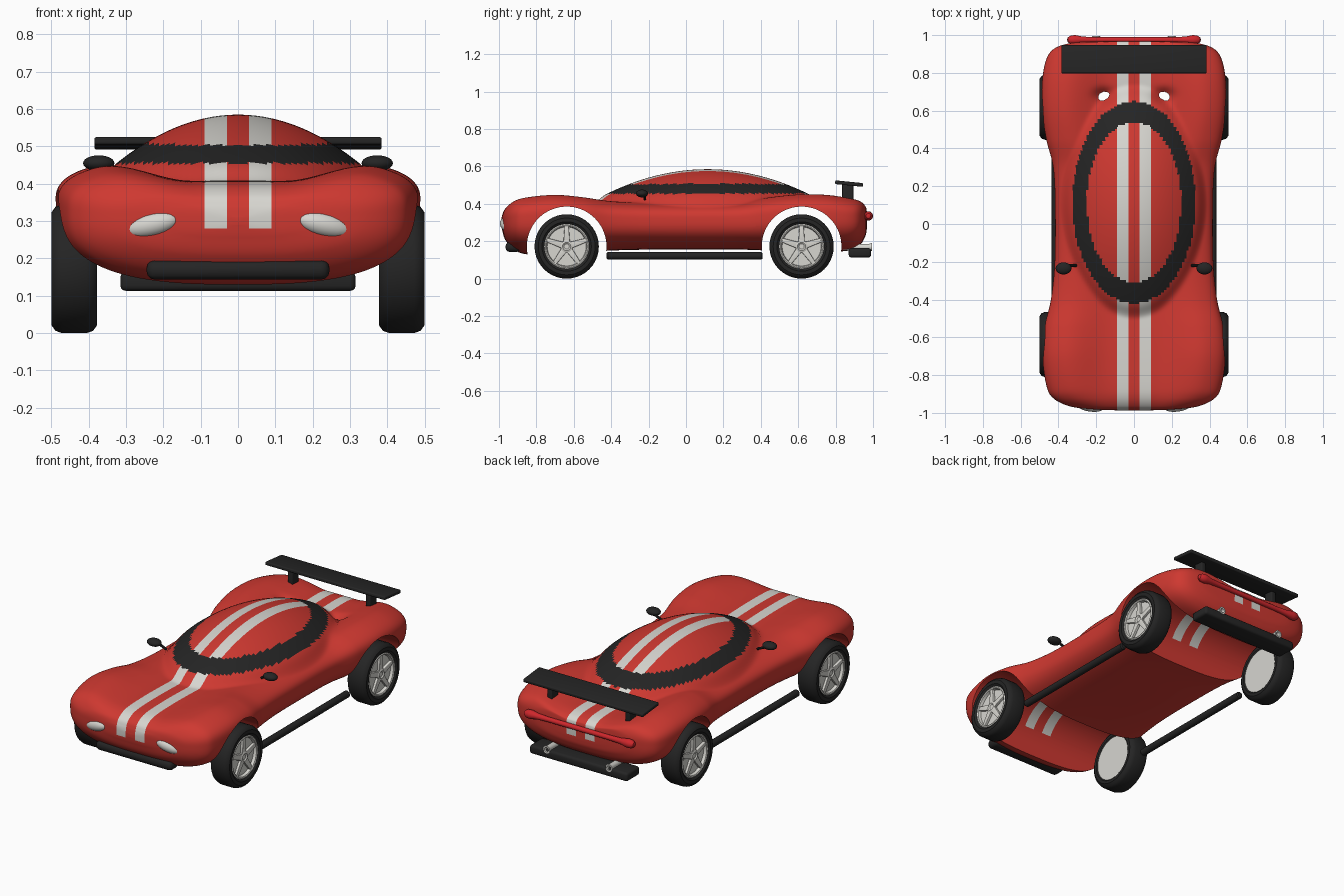
import bpy
import bmesh
from math import sin, cos, pi, exp, radians
from mathutils import Vector, Matrix

if "Cube" in bpy.data.objects:
    bpy.data.objects.remove(bpy.data.objects["Cube"])


def material(name, *rgb):
    m = bpy.data.materials.new(name)
    m.use_nodes = True
    m.diffuse_color = (*rgb, 1)
    m.node_tree.nodes["Principled BSDF"].inputs["Base Color"].default_value = (*rgb, 1)
    return m


red = material("body red", 0.62, 0.04, 0.03)
black = material("trim black", 0.018, 0.018, 0.018)
white = material("stripe white", 0.68, 0.67, 0.63)
lamp_red = material("lamp red", 0.62, 0.02, 0.025)


def activate(ob):
    bpy.ops.object.select_all(action="DESELECT")
    ob.select_set(True)
    bpy.context.view_layer.objects.active = ob


def finish(bm, name, mat, loc=(0, 0, 0), rot=(0, 0, 0), bevel=0):
    bmesh.ops.recalc_face_normals(bm, faces=bm.faces)
    me = bpy.data.meshes.new(name)
    bm.to_mesh(me)
    bm.free()
    me.materials.append(mat)
    ob = bpy.data.objects.new(name, me)
    bpy.context.collection.objects.link(ob)
    ob.location, ob.rotation_euler = loc, rot
    activate(ob)
    if bevel:
        mod = ob.modifiers.new("bevel", "BEVEL")
        mod.width, mod.segments = bevel, 3
        bpy.ops.object.modifier_apply(modifier=mod.name)
    bpy.ops.object.shade_smooth_by_angle(angle=radians(35))
    return ob


def box(name, size, mat, loc, rot=(0, 0, 0), bevel=0.005):
    bm = bmesh.new()
    bmesh.ops.create_cube(bm, size=1, matrix=Matrix.Diagonal((*size, 1)))
    return finish(bm, name, mat, loc, rot, bevel)


def ellipsoid(name, radii, mat, loc, rot=(0, 0, 0)):
    bm = bmesh.new()
    bmesh.ops.create_uvsphere(bm, u_segments=24, v_segments=14, radius=1,
                              matrix=Matrix.Diagonal((*radii, 1)))
    return finish(bm, name, mat, loc, rot)


def lathe(name, profile, mat, loc, rot=(0, 0, 0), sides=40, closed=False):
    """Turn (x, radius) points around the x axis."""
    bm = bmesh.new()
    rings = [[bm.verts.new((x, r * cos(2 * pi * i / sides), r * sin(2 * pi * i / sides)))
              for i in range(sides)] for x, r in profile]
    pairs = list(zip(rings, rings[1:])) + ([(rings[-1], rings[0])] if closed else [])
    for a, b in pairs:
        for i in range(sides):
            j = (i + 1) % sides
            bm.faces.new((a[i], a[j], b[j], b[i]))
    bmesh.ops.remove_doubles(bm, verts=bm.verts, dist=1e-5)
    return finish(bm, name, mat, loc, rot)


# Body stations: y, half width, bottom, shoulder height, centre deck height
stations = [Vector(s) for s in (
    (-.988, .02, .29, .31, .31), (-.982, .2, .255, .345, .34),
    (-.965, .34, .205, .385, .37), (-.92, .43, .155, .43, .395),
    (-.85, .465, .13, .455, .405), (-.7, .485, .13, .47, .408),
    (-.55, .475, .14, .455, .405), (-.4, .44, .15, .43, .4),
    (-.2, .42, .155, .42, .4), (.1, .418, .155, .42, .4),
    (.3, .428, .155, .425, .4), (.45, .465, .15, .455, .395),
    (.6, .487, .15, .472, .39), (.75, .487, .145, .47, .395),
    (.87, .465, .15, .45, .395), (.93, .42, .18, .43, .385),
    (.958, .33, .225, .4, .37), (.966, .2, .26, .37, .355),
    (.968, .02, .31, .325, .325))]
CABIN_Y = 0.115


def ellipse(x, y, a, b):
    return (x / a) ** 2 + ((y - CABIN_Y) / b) ** 2


def smooth_max(a, b, k):
    h = max(k - abs(a - b), 0) / k
    return max(a, b) + h * h * k / 4


def body_point(station, t):
    y, w, low, shoulder, deck = station
    u = abs(sin(t))
    x = w * sin(t)
    mid = low + 0.6 * (shoulder - low)
    if cos(t) <= 0:
        return x, y, mid - (mid - low) * max(0, 1 - u ** 2.7) ** (1 / 2.7)
    s = min(1, max(0, (u - 0.25) / 0.55))
    top = deck + (shoulder - deck) * s * s * (3 - 2 * s)
    z = mid + (top - mid) * max(0, 1 - u ** 3) ** (1 / 3)
    q = ellipse(x, y, 0.325, 0.535)
    dome = 0.455 + 0.13 * (1 - q) - 0.3 * max(0, q - 1) ** 2
    z = smooth_max(z, dome, 0.03)
    # hollows behind the cabin
    z -= 0.04 * exp(-((abs(x) - 0.16) / 0.045) ** 2 - ((y - 0.68) / 0.035) ** 2)
    return x, y, z


def make_body(around=160, steps=14):
    rows = []
    last = len(stations) - 1
    for i in range(last):
        a, b, c, d = (stations[min(last, max(0, i + k))] for k in (-1, 0, 1, 2))
        for k in range(steps):
            t = k / steps
            rows.append(b + 0.5 * t * (c - a + t * (2 * a - 5 * b + 4 * c - d
                                                    + t * (3 * (b - c) + d - a))))
    rows.append(stations[-1])
    bm = bmesh.new()
    rings = [[bm.verts.new(body_point(r, 2 * pi * (i + 0.5) / around)) for i in range(around)]
             for r in rows]
    for a, b in zip(rings, rings[1:]):
        for i in range(around):
            j = (i + 1) % around
            bm.faces.new((a[i], a[j], b[j], b[i]))
    bm.faces.new(rings[0])
    bm.faces.new(rings[-1])
    return finish(bm, "body", red)


body = make_body()

# Wheel arches cut straight through the body
WHEELS_Y = (-0.638, 0.618)
for y in WHEELS_Y:
    cutter = lathe("arch_cutter", ((-.7, 0), (-.7, .213), (.7, .213), (.7, 0)), red,
                   (0, y, 0.172), sides=72)
    cutter.hide_render = True
    activate(body)
    cut = body.modifiers.new("arch", "BOOLEAN")
    cut.operation, cut.solver, cut.object = "DIFFERENCE", "EXACT", cutter
    bpy.ops.object.modifier_apply(modifier=cut.name)
    bpy.data.objects.remove(cutter)

# Racing stripes and the window band
body.data.materials.clear()
for m in (red, black, white):
    body.data.materials.append(m)
bm = bmesh.new()
bm.from_mesh(body.data)
cuts = [((x, 0, 0), (1, 0, 0)) for x in (-.09, -.03, .03, .09)] + [((0, 0, .28), (0, 0, 1))]
for point, normal in cuts:
    bmesh.ops.bisect_plane(bm, geom=bm.verts[:] + bm.edges[:] + bm.faces[:],
                           plane_co=point, plane_no=normal, dist=1e-5)
for f in bm.faces:
    x, y, z = f.calc_center_median()
    f.material_index = 2 if 0.03 < abs(x) < 0.09 and z > 0.28 else 0
    if z > 0.42 and ellipse(x, y, 0.325, 0.535) < 1 < ellipse(x, y, 0.25, 0.425):
        f.material_index = 1
bm.to_mesh(body.data)
bm.free()
activate(body)
bpy.ops.object.shade_smooth_by_angle(angle=radians(35))

# Wheels: tyre, rim, hub and five spokes
tyre = ((.39, .118), (.378, .135), (.378, .152), (.388, .166), (.405, .172), (.472, .172),
        (.489, .166), (.499, .152), (.499, .132), (.488, .118))
rim = ((.383, 0), (.383, .128), (.42, .12), (.49, .12), (.493, .114), (.49, .108),
       (.474, .104), (.474, 0))
hub = ((.47, .034), (.488, .032), (.492, .022), (.486, .014), (.486, 0))


def make_spokes(name, side, y):
    bm = bmesh.new()
    for k in range(5):
        turn = Matrix.Rotation(2 * pi * k / 5, 4, "X")
        arm = bmesh.ops.create_cube(bm, size=1)["verts"]
        for v in arm:
            outer = v.co.z > 0
            v.co = turn @ Vector((0.472 + (0.016 if v.co.x > 0 else 0),
                                  v.co.y * (0.022 if outer else 0.036),
                                  0.112 if outer else 0.015))
    finish(bm, name, white, (0, y, 0.172), (0, 0, 0 if side > 0 else pi), 0.003)


for side, side_name in ((1, "left"), (-1, "right")):
    flip = (0, 0, 0 if side > 0 else pi)
    for y, end in zip(WHEELS_Y, ("front", "rear")):
        label = f"{end}_{side_name}_"
        place = (0, y, 0.172)
        lathe(label + "tyre", tyre, black, place, flip, closed=True)
        lathe(label + "rim", rim, white, place, flip)
        lathe(label + "hub", hub, white, place, flip, 20)
        make_spokes(label + "spokes", side, y)

    # Side parts
    lathe(side_name + "_side_skirt", ((-.425, 0), (-.425, .014), (-.418, .02), (.403, .02),
          (.41, .014), (.41, 0)), black, (side * 0.417, 0, 0.122), (0, 0, pi / 2), 16)
    ellipsoid(side_name + "_headlight", (.075, .03, .032), white,
              (side * 0.232, -0.963, 0.29), (0, side * 0.22, side * 0.15))
    ellipsoid(side_name + "_mirror", (.042, .032, .021), black, (side * 0.373, -0.235, 0.455))
    lathe(side_name + "_mirror_stalk", ((0, .007), (.07, .007)), black,
          (side * 0.305, -0.22, 0.425), (0, -0.4, 0 if side > 0 else pi), 8)
    box(side_name + "_wing_post", (.03, .06, .11), black, (side * 0.25, 0.865, 0.45))
    lathe(side_name + "_exhaust", ((.84, 0), (.84, .018), (.98, .018), (.995, .022), (.995, .013),
          (.95, .012), (.95, 0)), white, (side * 0.2, 0, 0.168), (0, 0, pi / 2), 20)

# Wing, bumpers and rear light bar
box("rear_wing", (.77, .15, .02), black, (0, 0.872, 0.508), (-0.1, 0, 0), 0.006)
box("front_bumper", (.49, .08, .052), black, (0, -0.925, 0.169), bevel=0.022)
box("rear_bumper", (.63, .12, .05), black, (0, 0.93, 0.138), bevel=0.014)
lathe("rear_light_bar", ((-.355, 0), (-.35, .013), (-.335, .023), (-.31, .025), (-.27, .017),
      (-.2, .014), (.2, .014), (.27, .017), (.31, .025), (.335, .023), (.35, .013), (.355, 0)),
      lamp_red, (0, 0.975, 0.335), sides=20)
